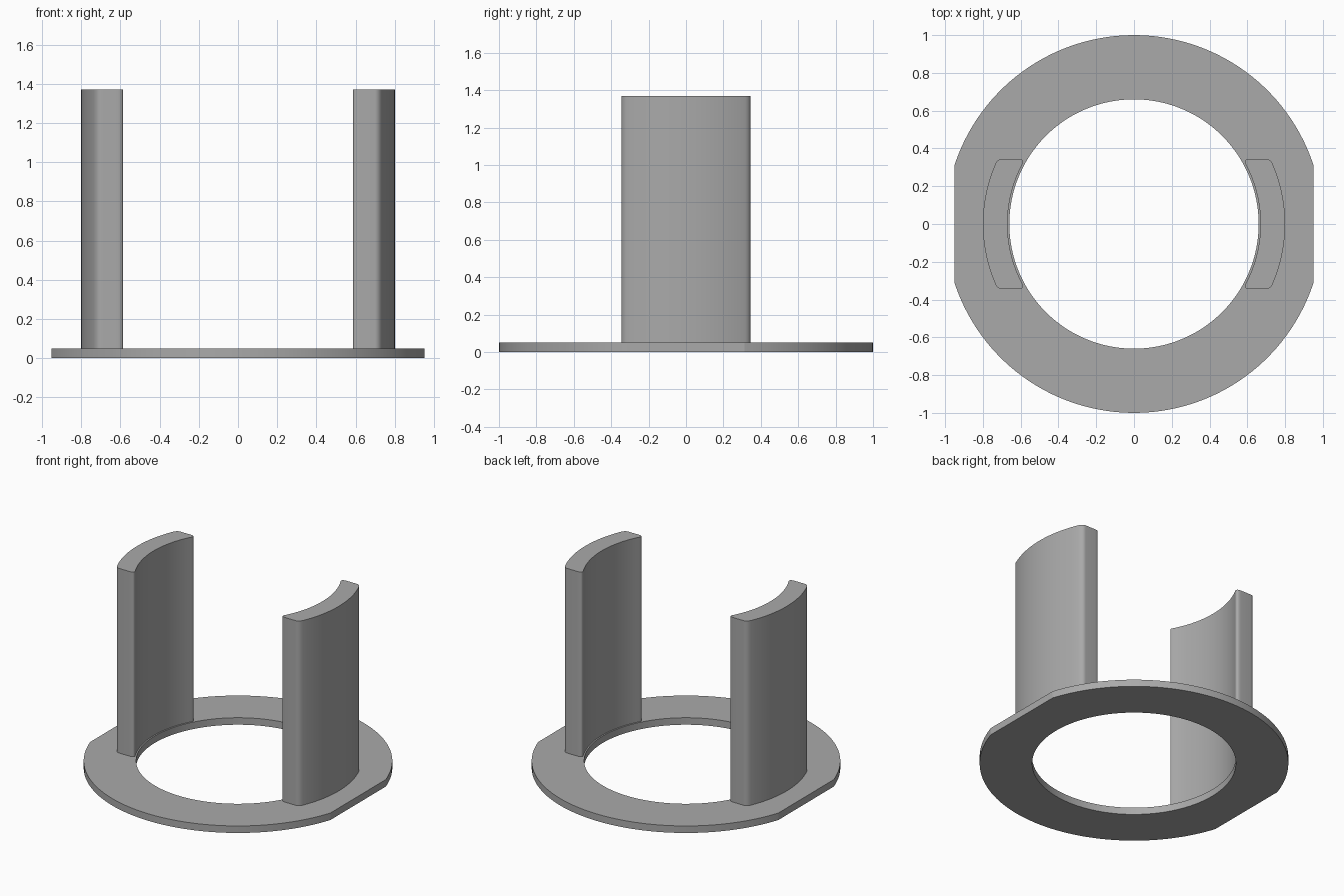
import bpy
import bmesh
from math import acos, cos, sin, pi, radians, sqrt
from mathutils import Vector

default = bpy.data.objects.get("Cube")
if default:
    bpy.data.objects.remove(default, do_unlink=True)

OUTER, HOLE, FLAT_X = 1.0, 0.66, 0.95
PLATE_TOP, ARM_TOP = 0.05, 1.37
ARM_IN, ARM_OUT, ARM_HALF = 0.67, 0.80, 0.345

grey = bpy.data.materials.new("plain grey")
grey.use_nodes = True
colour = (0.4, 0.4, 0.4, 1)
grey.diffuse_color = colour
grey.node_tree.nodes["Principled BSDF"].inputs["Base Color"].default_value = colour


def finish(bm, name, height, smooth_angle):
    """Extrude the flat faces upward and make a smooth-shaded object."""
    base = bm.faces[:]
    top = bmesh.ops.extrude_face_region(bm, geom=base, use_keep_orig=True)["geom"]
    bmesh.ops.translate(bm, vec=(0, 0, height),
                        verts=[v for v in top if isinstance(v, bmesh.types.BMVert)])
    bmesh.ops.recalc_face_normals(bm, faces=bm.faces[:])
    mesh = bpy.data.meshes.new(name)
    bm.to_mesh(mesh)
    bm.free()
    mesh.materials.append(grey)
    obj = bpy.data.objects.new(name, mesh)
    bpy.context.collection.objects.link(obj)
    bpy.ops.object.select_all(action="DESELECT")
    obj.select_set(True)
    bpy.context.view_layer.objects.active = obj
    bpy.ops.object.shade_smooth_by_angle(angle=radians(smooth_angle))
    return obj


def spread(start, end, steps):
    return [start + (end - start) * i / steps for i in range(steps)]


# Ring plate with a flat on each side
corner = acos(FLAT_X / OUTER)
angles = (spread(-corner, corner, 16) + spread(corner, pi - corner, 56)
          + spread(pi - corner, pi + corner, 16)
          + spread(pi + corner, 2 * pi - corner, 56))
bm = bmesh.new()
rim, hole = [], []
for a in angles:
    r = min(OUTER, FLAT_X / max(abs(cos(a)), 0.001))
    rim.append(bm.verts.new((r * cos(a), r * sin(a), 0)))
    hole.append(bm.verts.new((HOLE * cos(a), HOLE * sin(a), 0)))
for i in range(len(angles)):
    bm.faces.new((rim[i - 1], rim[i], hole[i], hole[i - 1]))
finish(bm, "ring_plate", PLATE_TOP, 12)


# Curved upright arms with rounded vertical edges
def on_arc(radius, y):
    return Vector((sqrt(radius * radius - y * y), y))


def rounded(a, control, b, steps=8):
    return [a.lerp(control, t).lerp(control.lerp(b, t), t)
            for t in (i / steps for i in range(1, steps))]


def half_outline():
    """Outline of the +y half, from the outer middle to the inner middle."""
    out_end, in_end = on_arc(ARM_OUT, 0.315), on_arc(ARM_IN, 0.315)
    out_corner, in_corner = on_arc(ARM_OUT, ARM_HALF), on_arc(ARM_IN, ARM_HALF)
    pts = [on_arc(ARM_OUT, y) for y in spread(0, 0.315, 12)] + [out_end]
    end = out_corner - Vector((0.025, 0))
    pts += rounded(out_end, out_corner, end) + [end]
    start = in_corner + Vector((0.045, 0))
    pts += [start] + rounded(start, in_corner, in_end) + [in_end]
    pts += [on_arc(ARM_IN, y) for y in spread(0, 0.315, 12)[::-1]]
    return pts


half = half_outline()
outline = half + [Vector((p.x, -p.y)) for p in half[-2:0:-1]]
for name, side in (("left_arm", 1), ("right_arm", -1)):
    bm = bmesh.new()
    bm.faces.new([bm.verts.new((side * p.x, p.y, PLATE_TOP)) for p in outline])
    finish(bm, name, ARM_TOP - PLATE_TOP, 30)
